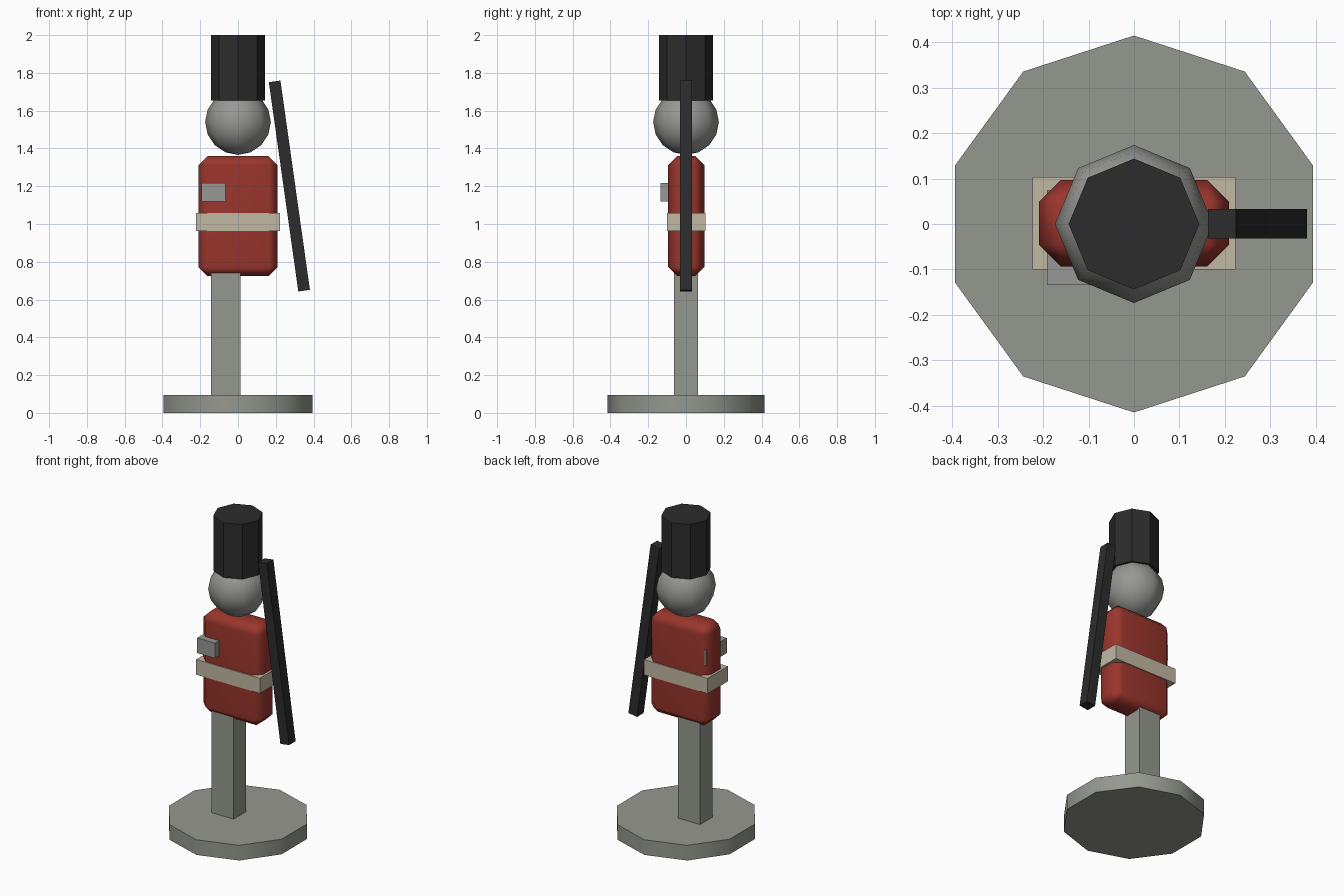
import bpy
import bmesh
from math import radians, atan2, hypot
from mathutils import Matrix, Vector

cube = bpy.data.objects.get("Cube")
if cube:
    bpy.data.objects.remove(cube, do_unlink=True)


def material(name, r, g, b):
    mat = bpy.data.materials.new(name)
    mat.use_nodes = True
    mat.diffuse_color = (r, g, b, 1)
    mat.node_tree.nodes["Principled BSDF"].inputs["Base Color"].default_value = (r, g, b, 1)
    return mat


GREY = material("warm grey", 0.30, 0.315, 0.275)
HEAD_GREY = material("neutral grey", 0.31, 0.315, 0.30)
RED = material("coat red", 0.32, 0.036, 0.025)
CREAM = material("belt cream", 0.54, 0.48, 0.37)
BLACK = material("soft black", 0.025, 0.025, 0.025)


def finish(obj, name, mat, smooth_angle=None):
    obj.name = obj.data.name = name
    obj.data.materials.append(mat)
    if smooth_angle:
        bpy.ops.object.select_all(action="DESELECT")
        obj.select_set(True)
        bpy.context.view_layer.objects.active = obj
        bpy.ops.object.shade_smooth_by_angle(angle=radians(smooth_angle))
    return obj


def box(name, mat, low, high, bevel=0, smooth_angle=None):
    """Box between two corners, with an optional single chamfer."""
    low, high = Vector(low), Vector(high)
    bm = bmesh.new()
    bmesh.ops.create_cube(bm, size=1, matrix=Matrix.Translation((low + high) / 2)
                          @ Matrix.Diagonal((*(high - low), 1)))
    if bevel:
        bmesh.ops.bevel(bm, geom=bm.edges[:], offset=bevel, segments=1,
                        affect="EDGES", clamp_overlap=True)
    mesh = bpy.data.meshes.new(name)
    bm.to_mesh(mesh)
    bm.free()
    obj = bpy.data.objects.new(name, mesh)
    bpy.context.collection.objects.link(obj)
    return finish(obj, name, mat, smooth_angle)


def drum(name, mat, sides, radius, bottom, top, smooth_angle=None):
    bpy.ops.mesh.primitive_cylinder_add(vertices=sides, radius=radius, depth=top - bottom,
                                        location=(0, 0, (bottom + top) / 2))
    return finish(bpy.context.object, name, mat, smooth_angle)


# Stand and the single post leg
drum("base", GREY, 10, 0.415, 0, 0.096, smooth_angle=40)
box("leg", GREY, (-0.143, -0.063, 0.08), (0.013, 0.063, 0.76))

# Chamfered coat with softened corners
coat = box("torso", RED, (-0.209, -0.094, 0.724), (0.209, 0.097, 1.36),
           bevel=0.048, smooth_angle=60)
coat.modifiers.new("soft corners", "WEIGHTED_NORMAL").keep_sharp = True

# Belt and the block hand passing through the coat
box("belt", CREAM, (-0.223, -0.1, 0.962), (0.223, 0.103, 1.058))
box("hand", HEAD_GREY, (-0.192, -0.134, 1.12), (-0.067, 0.075, 1.216))

# Head and tall hat
bpy.ops.mesh.primitive_uv_sphere_add(segments=8, ring_count=8, radius=0.174,
                                     location=(0, 0, 1.54))
finish(bpy.context.object, "head", HEAD_GREY, smooth_angle=60)
drum("hat", BLACK, 8, 0.144, 1.653, 2.0)

# Rifle leaning against the left shoulder
top, foot = Vector((0.194, 0, 1.755)), Vector((0.35, 0, 0.647))
run, rise = foot.x - top.x, top.z - foot.z
length = hypot(run, rise)
rifle = box("rifle", BLACK, (-0.031, -0.032, -length / 2), (0.031, 0.033, length / 2))
rifle.location = (top + foot) / 2
rifle.rotation_euler.y = -atan2(run, rise)
